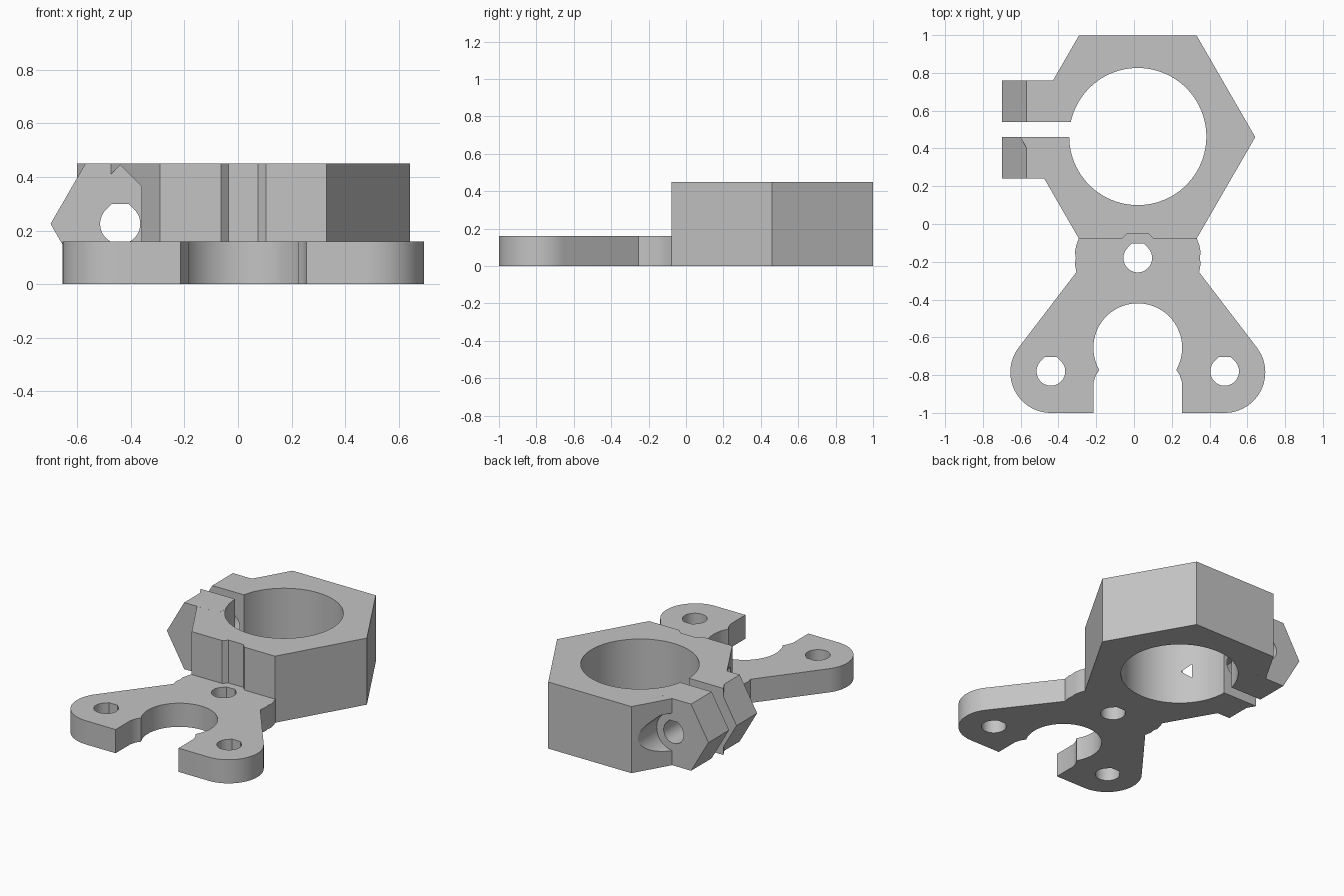
import bpy, bmesh
from math import sin, cos, radians

if "Cube" in bpy.data.objects:
    bpy.data.objects.remove(bpy.data.objects["Cube"], do_unlink=True)

CX = 0.02            # symmetry line of the bracket
BORE_Y = 0.463       # centre of the clamp ring
SCREW = (-0.44, 0.225)   # clamp screw axis (x, z)

grey = bpy.data.materials.new("plain_grey")
grey.use_nodes = True
grey.diffuse_color = (0.55, 0.55, 0.55, 1)
grey.node_tree.nodes["Principled BSDF"].inputs["Base Color"].default_value = (0.55, 0.55, 0.55, 1)


def arc(cx, cy, r, start, end, steps):
    angles = [radians(start + (end - start) * i / steps) for i in range(steps + 1)]
    return [(cx + r * cos(a), cy + r * sin(a)) for a in angles]


def ngon(cx, cy, r, sides):
    return arc(cx, cy, r, 0, 360, sides)[:-1]


def teardrop(cx, cy, r):
    # round hole with a flat-topped, 45 degree roof
    flat = r * (2 ** 0.5 - 1)
    return arc(cx, cy, r, 135, 405, 36) + [(cx + flat, cy + r), (cx - flat, cy + r)]


def prism(name, points, low, high, axis="z"):
    place = (lambda p, d: (p[0], p[1], d)) if axis == "z" else (lambda p, d: (p[0], d, p[1]))
    bm = bmesh.new()
    base = bm.faces.new([bm.verts.new(place(p, low)) for p in points])
    moved = bmesh.ops.extrude_face_region(bm, geom=[base])["geom"]
    shift = (0, 0, high - low) if axis == "z" else (0, high - low, 0)
    bmesh.ops.translate(bm, vec=shift, verts=[v for v in moved if isinstance(v, bmesh.types.BMVert)])
    bmesh.ops.recalc_face_normals(bm, faces=bm.faces)
    mesh = bpy.data.meshes.new(name)
    bm.to_mesh(mesh)
    bm.free()
    mesh.materials.append(grey)
    obj = bpy.data.objects.new(name, mesh)
    bpy.context.collection.objects.link(obj)
    return obj


def combine(target, other, operation):
    mod = target.modifiers.new(operation.lower(), "BOOLEAN")
    mod.operation = operation
    mod.solver = "EXACT"
    mod.object = other
    bpy.ops.object.select_all(action="DESELECT")
    bpy.context.view_layer.objects.active = target
    target.select_set(True)
    bpy.ops.object.modifier_apply(modifier=mod.name)
    bpy.data.objects.remove(other, do_unlink=True)


# Hexagonal clamp ring with a hexagonal screw lug on its side
bracket = prism("clamp_bracket", ngon(CX, 0.46, 0.622, 6), 0, 0.45)
combine(bracket, prism("screw_lug", ngon(*SCREW, 0.26, 6), 0.24, 0.76, "y"), "UNION")

# Bore, clamping slit, clamp screw hole and its two pockets, relief for the plate screw
cutters = [
    prism("bore", ngon(CX, BORE_Y, 0.363, 96), -0.1, 0.6),
    prism("slit", [(-0.8, 0.46), (-0.1, 0.46), (-0.1, 0.54), (-0.8, 0.54)], -0.1, 0.6),
    prism("screw_hole", teardrop(*SCREW, 0.075), 0.15, 0.85, "y"),
    prism("nut_pocket", ngon(*SCREW, 0.22, 4), 0.04, 0.24, "y"),
    prism("head_pocket", teardrop(*SCREW, 0.127), 0.76, 1.1, "y"),
    prism("screw_relief", teardrop(CX, -0.183, 0.133), 0.16, 0.6),
]
for cutter in cutters:
    combine(bracket, cutter, "DIFFERENCE")

# Forked mounting plate: half outline, mirrored about the symmetry line
half = [(0.27, -0.03), (0.31, -0.07), (0.325, -0.11), (0.333, -0.15), (0.328, -0.18),
        (0.333, -0.21), (0.325, -0.255)]
half += arc(0.46, -0.785, 0.215, 37, -90, 24)
half += [(0.235, -1), (0.235, -0.84), (0.222, -0.8)]
half += arc(0, -0.655, 0.235, -30, 90, 24)
outline = [(CX + x, y) for x, y in half] + [(CX - x, y) for x, y in reversed(half[:-1])]
plate = prism("mounting_plate", outline, 0, 0.16)
for x, y in [(0, -0.18), (-0.46, -0.78), (0.46, -0.78)]:
    combine(plate, prism("plate_hole", teardrop(CX + x, y, 0.076), -0.1, 0.3), "DIFFERENCE")
combine(bracket, plate, "UNION")

bpy.ops.object.select_all(action="DESELECT")
bracket.select_set(True)
bpy.context.view_layer.objects.active = bracket
bpy.ops.object.shade_smooth_by_angle(angle=radians(25))
